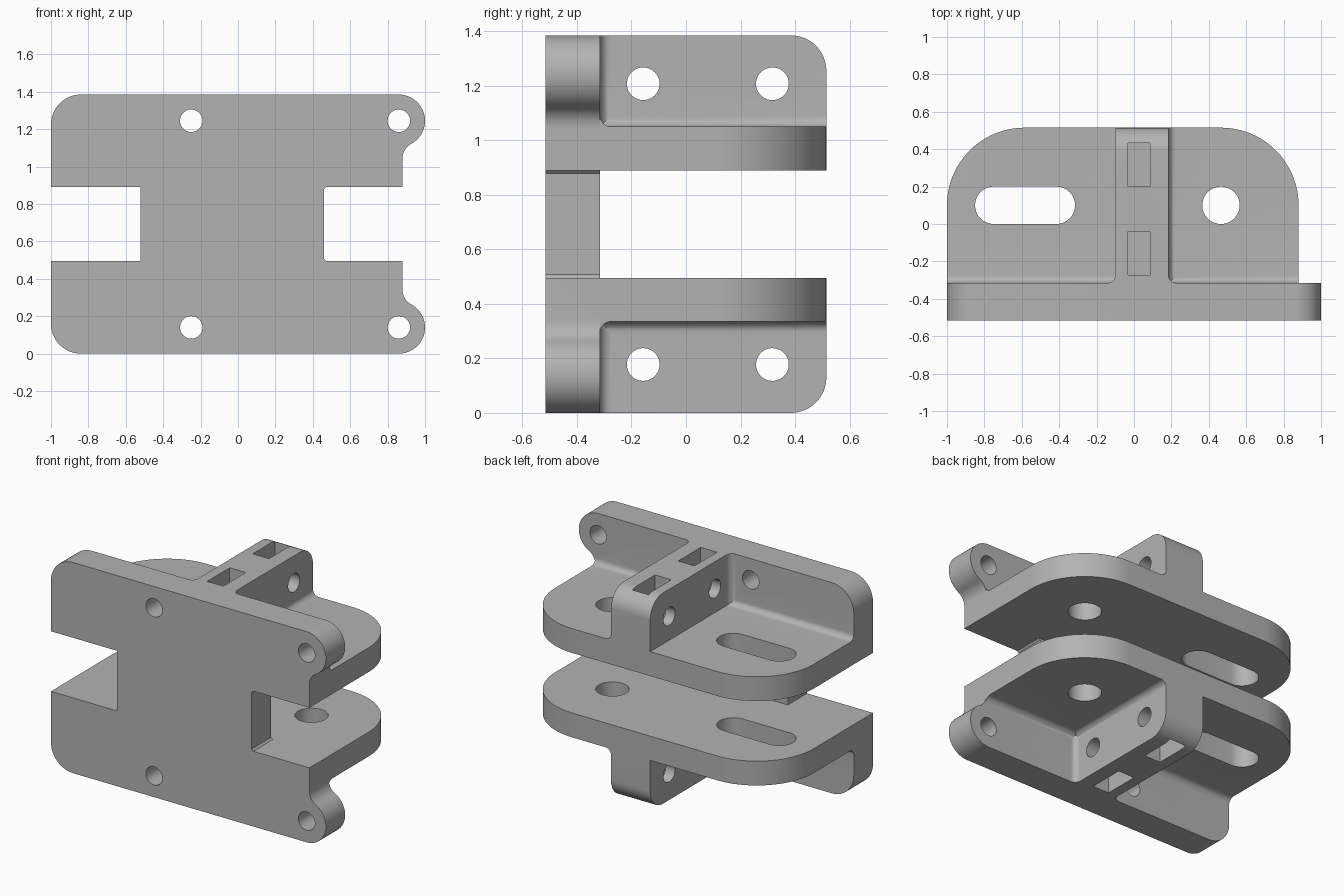
import bpy, bmesh
from math import cos, sin, radians
from mathutils import Vector

if "Cube" in bpy.data.objects:
    bpy.data.objects.remove(bpy.data.objects["Cube"])

MID = 0.6925                      # height of the symmetry plane
FRONT, INNER, BACK = -0.515, -0.315, 0.515
FLANGE_LO, FLANGE_HI, TOP = 0.1975, 0.3575, 0.6925   # measured from MID
RIB_R, RIB_L = -0.1, 0.185
FILLET = 0.04

metal = bpy.data.materials.new("plain grey")
metal.use_nodes = True
grey = (0.45, 0.45, 0.45, 1)
metal.diffuse_color = grey
metal.node_tree.nodes["Principled BSDF"].inputs["Base Color"].default_value = grey


def arc(cx, cy, r, a0, a1, n=16):
    step = (a1 - a0) / n
    return [(cx + r * cos(radians(a0 + step * i)), cy + r * sin(radians(a0 + step * i)))
            for i in range(n + 1)]


def circle(cx, cy, r):
    return arc(cx, cy, r, 0, 360, 40)[:-1]


def box(x0, x1, y0, y1):
    return [(x0, y0), (x1, y0), (x1, y1), (x0, y1)]


def corner_fillet(cx, cy, sx, sy, r=FILLET, sink=0.02):
    """Concave web filling the inside corner at (cx, cy), opening toward (sx, sy)."""
    curve = [(cx + sx * (r + u), cy + sy * (r + v)) for u, v in arc(0, 0, r, 180, 270, 10)]
    return curve + [(cx + sx * r, cy - sy * sink), (cx - sx * sink, cy - sy * sink),
                    (cx - sx * sink, cy + sy * r)]


def prism(name, outline, axis, lo, hi, side=1):
    """Extrude an outline along an axis; heights are from MID, flipped by side."""
    place = {"x": lambda a, b, t: (t, a, MID + side * b),
             "y": lambda a, b, t: (a, t, MID + side * b),
             "z": lambda a, b, t: (a, b, MID + side * t)}[axis]
    bm = bmesh.new()
    base = bm.faces.new([bm.verts.new(place(a, b, lo)) for a, b in outline])
    new = bmesh.ops.extrude_face_region(bm, geom=[base])["geom"]
    shift = Vector(place(0, 0, hi)) - Vector(place(0, 0, lo))
    bmesh.ops.translate(bm, vec=shift, verts=[g for g in new if isinstance(g, bmesh.types.BMVert)])
    bmesh.ops.recalc_face_normals(bm, faces=bm.faces)
    mesh = bpy.data.meshes.new(name)
    bm.to_mesh(mesh)
    bm.free()
    mesh.materials.append(metal)
    obj = bpy.data.objects.new(name, mesh)
    bpy.context.scene.collection.objects.link(obj)
    return obj


def combine(target, helpers, operation):
    """Apply one boolean per helper, then discard the helper."""
    bpy.context.view_layer.objects.active = target
    for helper in helpers:
        helper.hide_render = True
        mod = target.modifiers.new(helper.name, "BOOLEAN")
        mod.operation, mod.solver, mod.object = operation, "EXACT", helper
        bpy.ops.object.modifier_apply(modifier=mod.name)
        bpy.data.objects.remove(helper)


# Front plate: side notches, rounded right corners and ears on the left
ear_x, ear_h, ear_r = 0.86, 0.5525, 0.14
half = ([(0.46, FLANGE_LO - 0.012), (0.472, FLANGE_LO), (0.88, FLANGE_LO)]
        + arc(0.967, 0.3525, 0.087, 180, 118.1, 10)
        + arc(ear_x, ear_h, ear_r, -61.9, 90, 24)
        + arc(-0.84, TOP - 0.16, 0.16, 90, 180)
        + [(-1, FLANGE_LO), (-0.52, FLANGE_LO)])
plate = prism("bracket", half + [(x, -h) for x, h in reversed(half)], "y", FRONT, INNER)

# Outlines shared by the upper and lower halves
flange_outline = ([(-1, FRONT + 0.05), (0.88, FRONT + 0.05)]
                  + arc(0.465, 0.1, 0.415, 0, 90, 24) + arc(-0.585, 0.1, 0.415, 90, 180, 24))
rib_outline = ([(FRONT + 0.05, FLANGE_LO + 0.05), (BACK, FLANGE_LO + 0.05)]
               + arc(BACK - 0.13, TOP - 0.13, 0.13, 0, 90) + [(FRONT + 0.05, TOP)])
slot_outline = arc(-0.415, 0.1, 0.1, -90, 90) + arc(-0.75, 0.1, 0.1, 90, 270)

solids, cutters = [], []
for side, level in ((1, "upper"), (-1, "lower")):
    def add(group, part, outline, axis, lo, hi):
        group.append(prism(level + "_" + part, outline, axis, lo, hi, side))

    # Flange, rib and the fillets between them and the plate
    add(solids, "flange", flange_outline, "z", FLANGE_LO, FLANGE_HI)
    add(solids, "rib", rib_outline, "x", RIB_R, RIB_L)
    add(solids, "plate_fillet", corner_fillet(INNER, FLANGE_HI, 1, 1), "x", -1, 0.88)
    add(solids, "rib_fillet_right", corner_fillet(RIB_R, INNER, -1, 1), "z", FLANGE_HI - 0.02, TOP)
    add(solids, "rib_fillet_left", corner_fillet(RIB_L, INNER, 1, 1), "z", FLANGE_HI - 0.02, TOP)
    add(solids, "rib_base_fillet", corner_fillet(RIB_L, FLANGE_HI, 1, 1), "y", INNER - 0.02, BACK)

    # Mounting holes, slot and nut pockets
    for x in (-0.25, ear_x):
        add(cutters, "plate_hole", circle(x, ear_h, 0.06), "y", FRONT - 0.1, INNER + 0.1)
    add(cutters, "flange_hole", circle(0.465, 0.1, 0.1), "z", FLANGE_LO - 0.1, FLANGE_HI + 0.1)
    add(cutters, "flange_slot", slot_outline, "z", FLANGE_LO - 0.1, FLANGE_HI + 0.1)
    for y in (-0.157, 0.317):
        add(cutters, "rib_hole", circle(y, 0.515, 0.06), "x", RIB_R - 0.1, RIB_L + 0.1)
        add(cutters, "nut_pocket", box(-0.033, 0.085, y - 0.117, y + 0.117), "z", 0.4, TOP + 0.1)

combine(plate, solids, "UNION")
combine(plate, cutters, "DIFFERENCE")

# Smooth curved walls, keep machined edges sharp
bpy.ops.object.select_all(action="DESELECT")
plate.select_set(True)
bpy.context.view_layer.objects.active = plate
bpy.ops.object.shade_smooth_by_angle(angle=radians(30))
